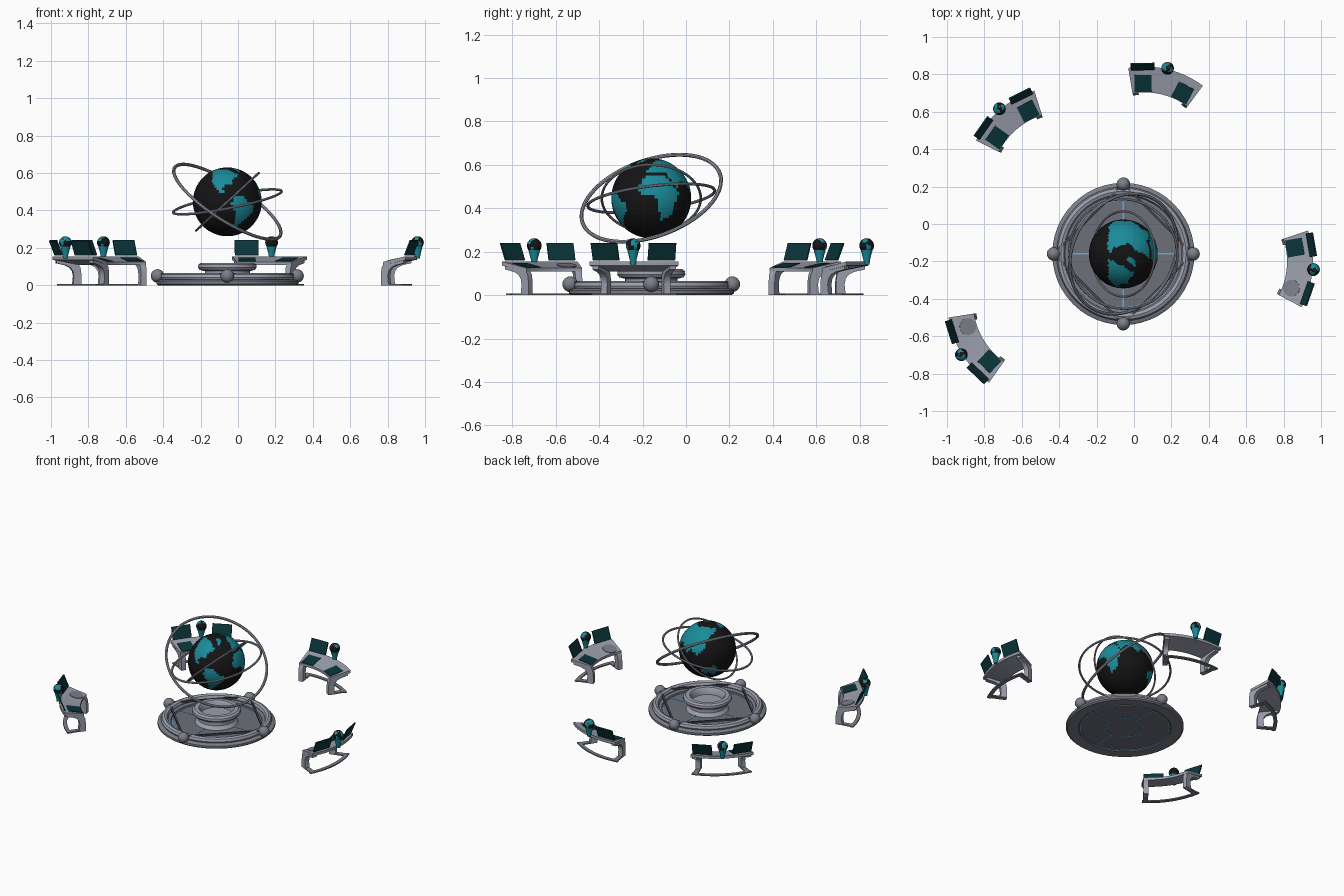
import bpy, bmesh, math
from math import sin, cos, pi, radians, degrees
from mathutils import Matrix, Vector

if "Cube" in bpy.data.objects:
    bpy.data.objects.remove(bpy.data.objects["Cube"])


def material(name, rgb):
    m = bpy.data.materials.new(name)
    m.diffuse_color = (*rgb, 1)
    m.use_nodes = True
    m.node_tree.nodes["Principled BSDF"].inputs["Base Color"].default_value = m.diffuse_color
    return m


LIGHT = material("light_metal", (0.33, 0.35, 0.42))
MID = material("mid_metal", (0.20, 0.21, 0.25))
FLOOR = material("floor_grey", (0.15, 0.16, 0.19))
DARK = material("dark_bar", (0.06, 0.065, 0.08))
BLUE = material("blue_glow", (0.15, 0.42, 0.70))
OCEAN = material("black_ocean", (0.007, 0.007, 0.008))
LAND = material("teal_land", (0.01, 0.26, 0.32))
SCREEN = material("dark_teal_screen", (0.003, 0.035, 0.042))

T = Matrix.Translation
CENTRE = Vector((-0.057, -0.16, 0))
HUB = T(CENTRE)


def rot(angle, axis):
    return Matrix.Rotation(angle, 4, axis)


def finish(name, bm, mats, matrix, smooth=True):
    bmesh.ops.remove_doubles(bm, verts=bm.verts, dist=1e-5)
    bmesh.ops.recalc_face_normals(bm, faces=bm.faces)
    me = bpy.data.meshes.new(name)
    bm.to_mesh(me)
    bm.free()
    ob = bpy.data.objects.new(name, me)
    bpy.context.collection.objects.link(ob)
    for m in mats:
        me.materials.append(m)
    ob.matrix_world = matrix
    if smooth:
        bpy.ops.object.select_all(action='DESELECT')
        ob.select_set(True)
        bpy.context.view_layer.objects.active = ob
        bpy.ops.object.shade_smooth_by_angle(angle=radians(35))
    return ob


def sweep(name, profile, mat, matrix, n=48, half=None, closed=False):
    """Turn an (r, z) profile about z: fully, or through +-half as a capped arc."""
    bm = bmesh.new()
    full = half is None
    rows = []
    for i in range(n if full else n + 1):
        a = 2 * pi * i / n if full else -half + 2 * half * i / n
        rows.append([bm.verts.new((r * cos(a), r * sin(a), z)) for r, z in profile])
    k = len(profile)
    for i in range(n):
        p, q = rows[i], rows[(i + 1) % len(rows)]
        for j in range(k if closed else k - 1):
            bm.faces.new((p[j], q[j], q[(j + 1) % k], p[(j + 1) % k]))
    if not full:
        bm.faces.new(rows[0])
        bm.faces.new(rows[-1])
    return finish(name, bm, [mat], matrix)


def hoop(name, R, r, mat, matrix, n=64):
    prof = [(R + r * cos(2 * pi * i / 8), r * sin(2 * pi * i / 8)) for i in range(8)]
    return sweep(name, prof, mat, matrix, n, closed=True)


def box(name, size, mat, matrix):
    bm = bmesh.new()
    bmesh.ops.create_cube(bm, size=1, matrix=Matrix.Diagonal((*size, 1)))
    return finish(name, bm, [mat], matrix, False)


def prism(name, outline, width, mat, matrix):
    """Extrude an (x, z) outline along y."""
    bm = bmesh.new()
    f = bm.faces.new([bm.verts.new((x, -width / 2, z)) for x, z in outline])
    ext = bmesh.ops.extrude_face_region(bm, geom=[f])["geom"]
    bmesh.ops.translate(bm, vec=(0, width, 0),
                        verts=[g for g in ext if isinstance(g, bmesh.types.BMVert)])
    return finish(name, bm, [mat], matrix)


# Rough continent outlines as (longitude, latitude)
CONTINENTS = [
    [(-165, 65), (-125, 70), (-85, 70), (-56, 52), (-72, 42), (-81, 27), (-90, 30),
     (-97, 25), (-95, 18), (-78, 7), (-105, 20), (-122, 37), (-125, 49), (-150, 60)],
    [(-78, 8), (-60, 9), (-50, 0), (-35, -7), (-40, -22), (-55, -35), (-68, -54),
     (-75, -45), (-71, -20), (-81, -5)],
    [(-17, 15), (-6, 36), (10, 37), (32, 31), (43, 12), (51, 11), (40, -5),
     (40, -16), (33, -28), (20, -35), (9, 4), (-8, 5)],
    [(-9, 37), (-9, 43), (9, 55), (6, 61), (25, 71), (60, 69), (100, 77), (140, 73),
     (180, 67), (160, 60), (140, 54), (122, 38), (121, 28), (105, 9), (90, 22),
     (80, 8), (72, 20), (57, 25), (45, 13), (35, 30), (36, 37), (15, 40)],
    [(114, -22), (140, -11), (153, -26), (147, -39), (130, -32), (116, -35)],
    [(-58, 81), (-20, 81), (-22, 70), (-44, 60)],
]


def is_land(lon, lat):
    for poly in CONTINENTS:
        inside = False
        for (x1, y1), (x2, y2) in zip(poly, poly[1:] + poly[:1]):
            if (y1 > lat) != (y2 > lat) and lon < x1 + (lat - y1) * (x2 - x1) / (y2 - y1):
                inside = not inside
        if inside:
            return True
    return False


def globe(name, radius, n, matrix):
    bm = bmesh.new()
    bmesh.ops.create_uvsphere(bm, u_segments=n, v_segments=n // 2, radius=radius)
    for f in bm.faces:
        c = f.calc_center_median().normalized()
        lon = (degrees(math.atan2(c.y, c.x)) + 3 + 180) % 360 - 180
        f.material_index = int(is_land(lon, degrees(math.asin(c.z))))
    return finish(name, bm, [OCEAN, LAND], matrix)


# Round platform: outer rim, sunken floor, pedestal collar
sweep("platform_rim", [(0.30, 0.0), (0.37, 0.0), (0.38, 0.008), (0.38, 0.022), (0.365, 0.03),
                       (0.315, 0.036), (0.295, 0.03), (0.29, 0.015)], MID, HUB, closed=True)
sweep("platform_floor", [(0, 0.006), (0.31, 0.006), (0.31, 0.022), (0, 0.022)], FLOOR, HUB)
sweep("pedestal", [(0.14, 0.02), (0.12, 0.045), (0.12, 0.075), (0.148, 0.082), (0.157, 0.095),
                   (0.155, 0.11), (0.142, 0.12), (0.115, 0.12), (0.105, 0.108),
                   (0.10, 0.075), (0, 0.075)], LIGHT, HUB)

# Blue light strips let through the floor
for i, r in enumerate((0.12, 0.284)):
    sweep(f"light_ring_{i}", [(r, 0.003), (r + 0.006, 0.003), (r + 0.006, 0.025), (r, 0.025)],
          BLUE, HUB, closed=True)
for i in range(4):
    box(f"light_spoke_{i}", (0.165, 0.008, 0.021), BLUE,
        HUB @ rot(i * pi / 2, 'Z') @ T((0.205, 0, 0.0135)))

# Thick tube, four ball joints and straight bars between them
hoop("platform_tube", 0.335, 0.023, LIGHT, HUB @ T((0, 0, 0.042)), 48)
for i in range(4):
    turn = HUB @ rot(i * pi / 2, 'Z')
    bm = bmesh.new()
    bmesh.ops.create_uvsphere(bm, u_segments=20, v_segments=12, radius=0.036)
    finish(f"ball_joint_{i}", bm, [MID], turn @ T((0.373, 0, 0.05)))
    box(f"cross_bar_{i}", (0.012, 0.527, 0.012), DARK,
        turn @ rot(pi / 4, 'Z') @ T((0.264, 0, 0.056)))

# Large globe with three tilted orbit rings
GLOBE = HUB @ T((0, 0, 0.446))
globe("globe", 0.184, 72, GLOBE)
for i, (n, R, r) in enumerate([((0.52, -0.29, 0.80), 0.336, 0.009),
                               ((-0.19, -0.12, 0.97), 0.295, 0.007),
                               ((-0.68, 0.0, 0.74), 0.228, 0.006)]):
    tilt = Vector(n).to_track_quat('Z', 'Y').to_matrix().to_4x4()
    hoop(f"orbit_ring_{i}", R, r, LIGHT, GLOBE @ tilt)

# Leg outline: foot at the inner edge, arching up and outward under the desk top
LEG = [(0.375, 0.0), (0.42, 0.0), (0.415, 0.05), (0.42, 0.075), (0.435, 0.095), (0.46, 0.107),
       (0.51, 0.118), (0.51, 0.142), (0.395, 0.12), (0.38, 0.095), (0.375, 0.06)]
HALF = radians(23)
SLOPE = math.atan2(0.03, 0.143)


def desk(tag, angle, monitors, round_pad):
    """Curved desk; local +x points away from the globe."""
    D = HUB @ rot(radians(angle), 'Z') @ T((0.49, 0, 0))
    sweep(f"desk_top_{tag}", [(0.387, 0.108), (0.525, 0.136), (0.525, 0.155), (0.387, 0.125)],
          LIGHT, D, 14, HALF, True)
    sweep(f"desk_base_{tag}", [(0.475, 0), (0.50, 0), (0.50, 0.008), (0.475, 0.008)],
          MID, D, 14, HALF, True)
    for s in (-1, 1):
        side = D @ rot(s * radians(20.5), 'Z')
        prism(f"desk_leg_{tag}_{s}", LEG, 0.032, LIGHT, side)
        box(f"desk_foot_{tag}_{s}", (0.12, 0.032, 0.008), MID, side @ T((0.44, 0, 0.004)))
        seat = D @ rot(s * radians(14.5), 'Z')
        if s in monitors:
            box(f"monitor_{tag}_{s}", (0.008, 0.128, 0.085), SCREEN,
                seat @ T((0.525, 0, 0.2)) @ rot(radians(22), 'Y'))
        pad = seat @ T((0.435, 0, 0.1365)) @ rot(-SLOPE, 'Y')
        if s == -1 and round_pad:
            sweep(f"round_pad_{tag}", [(0, -0.003), (0.045, -0.003), (0.045, 0.003), (0, 0.003)],
                  MID, pad, 24)
        else:
            box(f"touch_pad_{tag}_{s}", (0.092, 0.092, 0.006), SCREEN, pad)
    # Small globe on a projector cone at the outer edge
    stand = D @ T((0.53, 0, 0))
    sweep(f"projector_cone_{tag}", [(0, 0.142), (0.013, 0.142), (0.016, 0.165), (0.028, 0.21),
                                    (0, 0.21)], LAND, stand, 20)
    globe(f"small_globe_{tag}", 0.034, 28, stand @ T((0, 0, 0.228)))


desk("back", 76.6, (1,), False)
desk("back_left", 130.5, (-1, 1), False)
desk("front_left", 211.9, (-1, 1), True)
desk("right", -4.7, (-1, 1), True)
